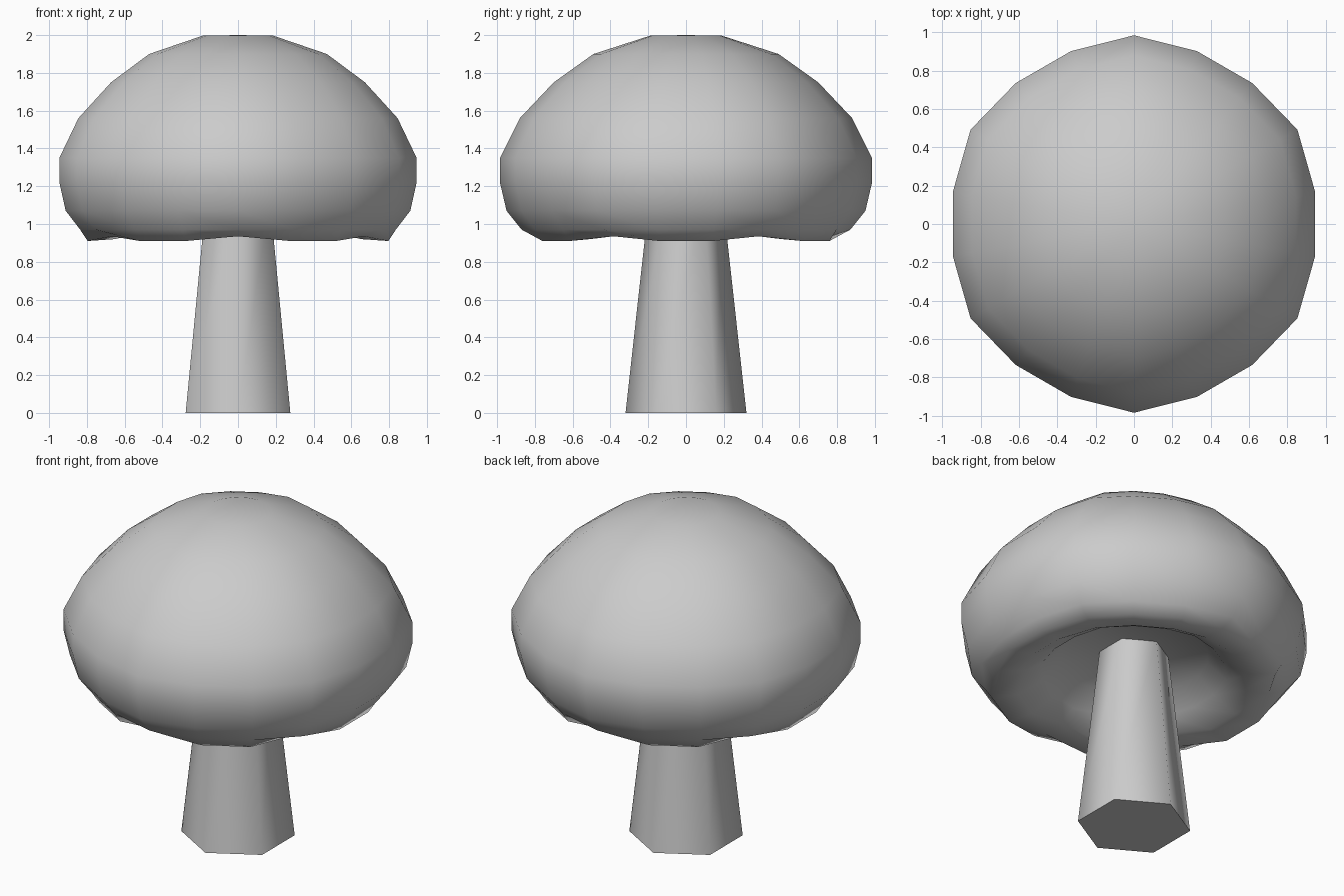
import bpy, bmesh, math

if "Cube" in bpy.data.objects:
    bpy.data.objects.remove(bpy.data.objects["Cube"])

grey = bpy.data.materials.new("plain grey")
grey.diffuse_color = (0.6, 0.6, 0.6, 1)
grey.use_nodes = True
grey.node_tree.nodes["Principled BSDF"].inputs["Base Color"].default_value = grey.diffuse_color


def lathe(name, profile, sides, smooth_angle, shape=None):
    """Spin (radius, z) points round z; shape(i, r, z) adjusts each column."""
    bm = bmesh.new()
    rings = []
    for r, z in profile:
        if r == 0:
            rings.append([bm.verts.new((0, 0, z))])
            continue
        ring = []
        for i in range(sides):
            a = math.pi / 2 + math.tau * i / sides
            rr, zz = shape(i, r, z) if shape else (r, z)
            ring.append(bm.verts.new((rr * math.cos(a), rr * math.sin(a), zz)))
        rings.append(ring)
    for lo, hi in zip(rings, rings[1:]):
        for i in range(sides):
            j = (i + 1) % sides
            quad = [lo[i % len(lo)], lo[j % len(lo)], hi[j % len(hi)], hi[i % len(hi)]]
            bm.faces.new(list(dict.fromkeys(quad)))
    bmesh.ops.recalc_face_normals(bm, faces=bm.faces)
    mesh = bpy.data.meshes.new(name)
    bm.to_mesh(mesh)
    bm.free()
    mesh.materials.append(grey)
    obj = bpy.data.objects.new(name, mesh)
    bpy.context.collection.objects.link(obj)
    bpy.ops.object.select_all(action='DESELECT')
    obj.select_set(True)
    bpy.context.view_layer.objects.active = obj
    bpy.ops.object.shade_smooth_by_angle(angle=math.radians(smooth_angle))
    return obj


def soft_hexagon(i, r, z):
    """Six soft corners; the rim is lower and wider between the corners."""
    if i % 3 == 0:
        return r, z
    if z < 0.95:
        return r * 1.05, z - 0.025
    return r * (0.975 if r > 0.45 else 1.0), z


# Cap: dome, rim, and hollow underside with a flat ceiling
cap_profile = [
    (0, 2.0), (0.19, 1.997), (0.49, 1.90), (0.70, 1.75), (0.88, 1.56),
    (0.985, 1.35), (0.985, 1.22), (0.95, 1.07), (0.87, 0.97), (0.77, 0.935),
    (0.63, 0.945), (0.53, 1.00), (0.42, 1.10), (0, 1.12),
]
lathe("cap", cap_profile, 18, 60, soft_hexagon)

# Stem: tapered six-sided column reaching the ceiling of the cap
lathe("stem", [(0, 0), (0.32, 0), (0.195, 1.13), (0, 1.13)], 6, 65)
